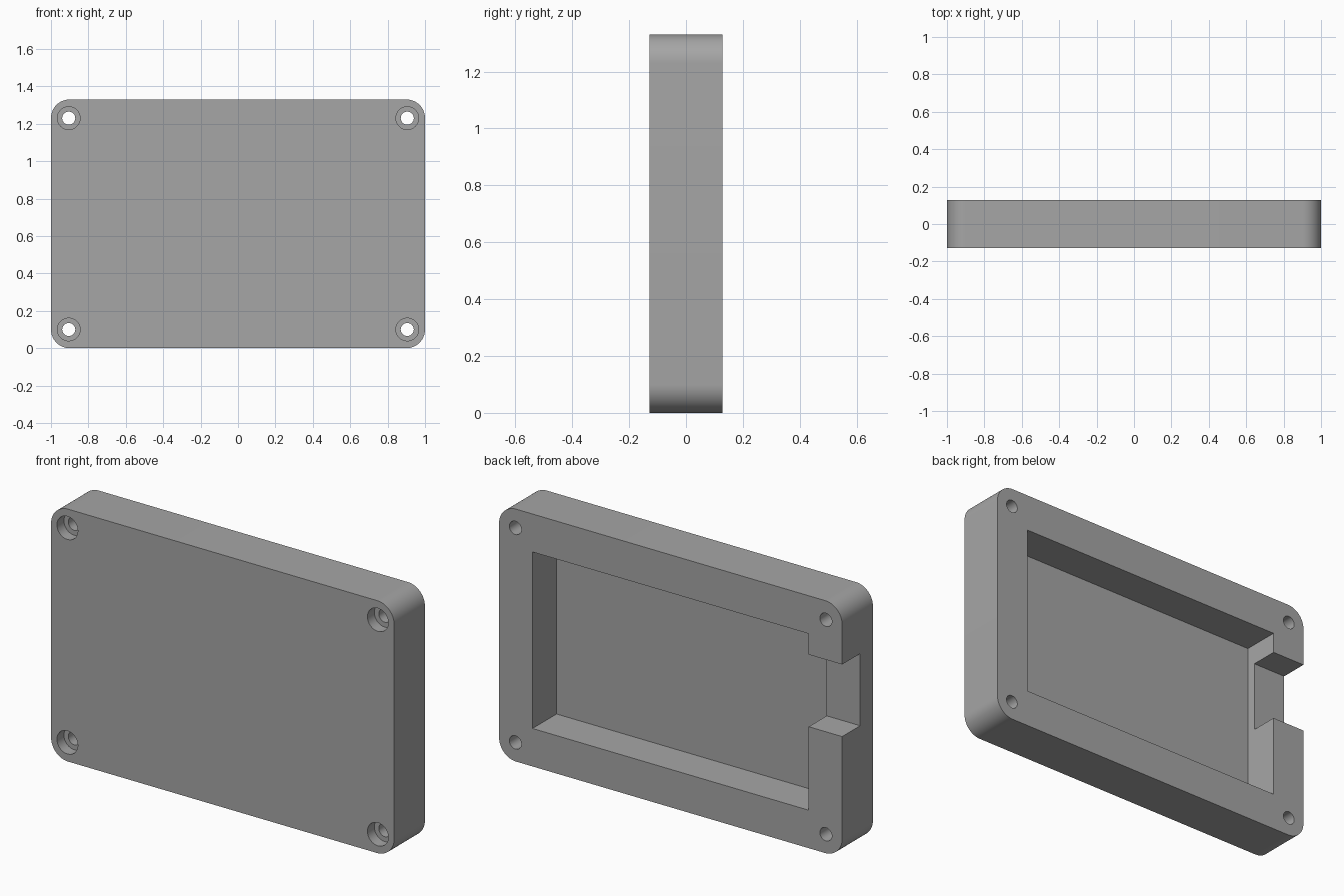
import bpy, bmesh, math

if "Cube" in bpy.data.objects:
    bpy.data.objects.remove(bpy.data.objects["Cube"])

W, D, H = 2.0, 0.256, 1.33      # overall width, depth, height
R = 0.1                         # corner radius
BACK, FRONT = D / 2, -D / 2
HOLE_X, HOLE_Z = 0.905, (0.1, 1.23)

grey = bpy.data.materials.new("mid_grey")
grey.diffuse_color = (0.38, 0.38, 0.38, 1.0)
grey.use_nodes = True
grey.node_tree.nodes["Principled BSDF"].inputs["Base Color"].default_value = grey.diffuse_color


def prism(name, outline, y0, y1):
    """Extrude an x/z outline from y0 to y1."""
    bm = bmesh.new()
    face = bm.faces.new([bm.verts.new((x, y0, z)) for x, z in outline])
    new = bmesh.ops.extrude_face_region(bm, geom=[face])["geom"]
    bmesh.ops.translate(bm, vec=(0, y1 - y0, 0),
                        verts=[v for v in new if isinstance(v, bmesh.types.BMVert)])
    bmesh.ops.recalc_face_normals(bm, faces=bm.faces)
    mesh = bpy.data.meshes.new(name)
    bm.to_mesh(mesh)
    bm.free()
    mesh.materials.append(grey)
    obj = bpy.data.objects.new(name, mesh)
    bpy.context.collection.objects.link(obj)
    return obj


def arc(cx, cz, r, start, sweep, n):
    return [(cx + r * math.cos(start + sweep * i / n),
             cz + r * math.sin(start + sweep * i / n)) for i in range(n + 1)]


def circle(cx, cz, r, n=32):
    return arc(cx, cz, r, 0, math.tau, n)[:-1]


def rect(x0, x1, z0, z1):
    return [(x0, z0), (x1, z0), (x1, z1), (x0, z1)]


def cut(target, cutter):
    """Subtract the cutter and remove it."""
    cutter.hide_render = True
    mod = target.modifiers.new("cut", 'BOOLEAN')
    mod.operation, mod.solver, mod.object = 'DIFFERENCE', 'EXACT', cutter
    bpy.context.view_layer.objects.active = target
    bpy.ops.object.modifier_apply(modifier=mod.name)
    bpy.data.objects.remove(cutter, do_unlink=True)


# Case body: slab with four rounded corners
outline = []
for i, (cx, cz) in enumerate([(W/2 - R, H - R), (-W/2 + R, H - R),
                              (-W/2 + R, R), (W/2 - R, R)]):
    outline += arc(cx, cz, R, i * math.pi / 2, math.pi / 2, 14)
case = prism("case_shell", outline, FRONT, BACK)

# Open compartment in the back
cut(case, prism("pocket_cutter", rect(-0.805, 0.805, 0.2, 1.13), BACK - 0.2, BACK + 0.1))

# Shallower notch through the side wall
cut(case, prism("notch_cutter", rect(-1.1, -0.7, 0.64, 1.02), BACK - 0.15, BACK + 0.1))

# Screw holes with counterbores on the front
for x in (-HOLE_X, HOLE_X):
    for z in HOLE_Z:
        cut(case, prism("hole_cutter", circle(x, z, 0.035), FRONT - 0.1, BACK + 0.1))
        cut(case, prism("counterbore_cutter", circle(x, z, 0.061), FRONT - 0.1, FRONT + 0.058))

# Smooth the round corners and bores, keep the edges crisp
bpy.ops.object.select_all(action='DESELECT')
case.select_set(True)
bpy.context.view_layer.objects.active = case
bpy.ops.object.shade_smooth_by_angle(angle=math.radians(30))
